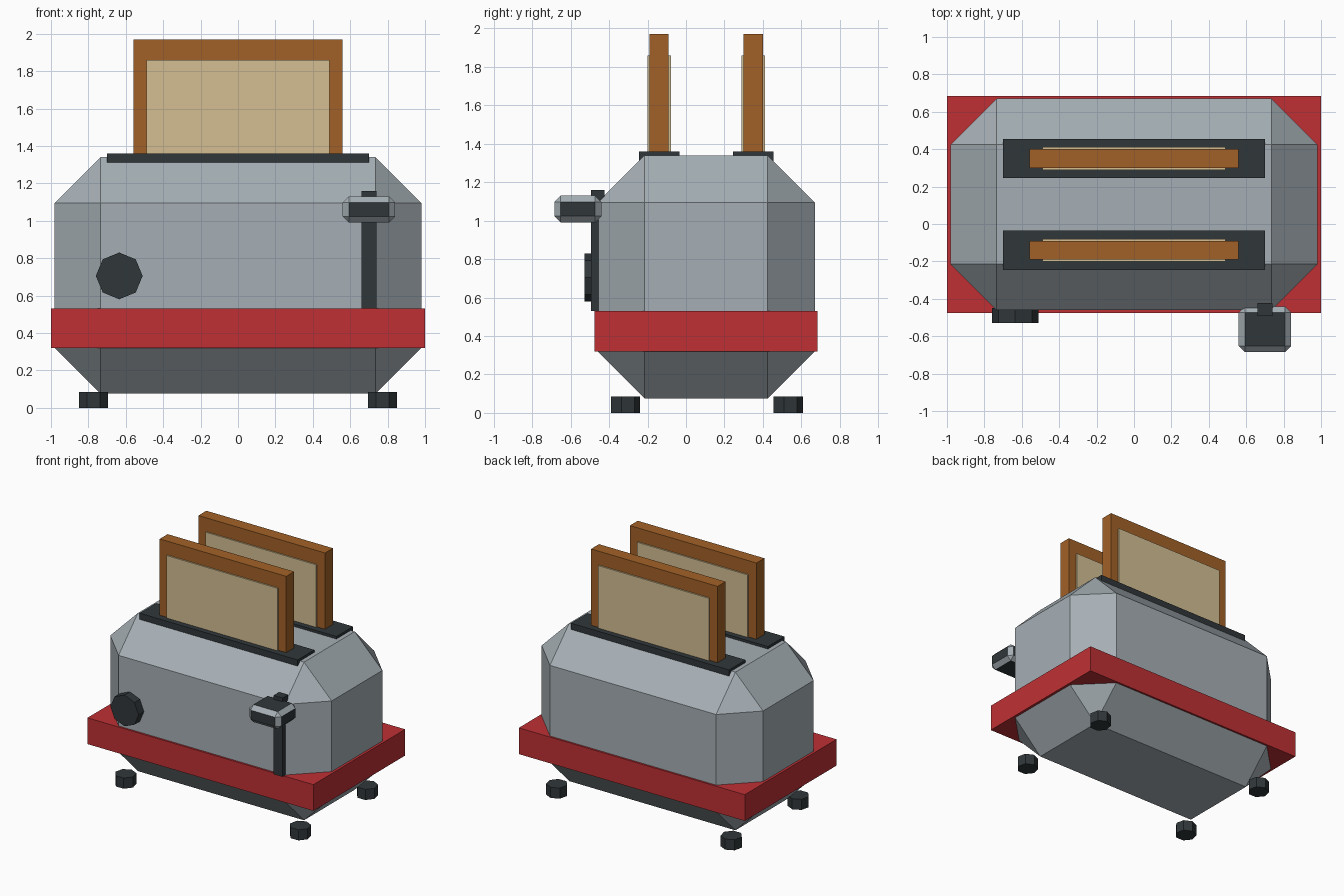
import bpy
from math import pi

if "Cube" in bpy.data.objects:
    bpy.data.objects.remove(bpy.data.objects["Cube"])

CY = 0.105  # depth centre of the body; the lever reaches further forward


def material(name, rgb):
    m = bpy.data.materials.new(name)
    m.diffuse_color = (*rgb, 1)
    m.use_nodes = True
    m.node_tree.nodes["Principled BSDF"].inputs["Base Color"].default_value = m.diffuse_color
    return m


steel = material("steel", (0.38, 0.43, 0.46))
dark = material("dark_plastic", (0.03, 0.038, 0.042))
red = material("red_enamel", (0.52, 0.03, 0.035))
crust = material("crust", (0.36, 0.12, 0.02))
crumb = material("crumb", (0.66, 0.52, 0.29))


def box(name, x, y, z, mats, bevel=0):
    """Box from (min, max) ranges; bevel faces take the last material."""
    r = (x, y, z)
    bpy.ops.mesh.primitive_cube_add(size=1, location=[(a + b) / 2 for a, b in r])
    o = bpy.context.object
    o.name = name
    o.scale = [b - a for a, b in r]
    bpy.ops.object.transform_apply(location=False, rotation=False, scale=True)
    for m in mats:
        o.data.materials.append(m)
    if bevel:
        b = o.modifiers.new("chamfer", "BEVEL")
        b.width = bevel
        b.segments = 1
        b.material = len(mats) - 1
    return o


def disc(name, sides, radius, depth, loc, rot=(0, 0, 0)):
    bpy.ops.mesh.primitive_cylinder_add(vertices=sides, radius=radius, depth=depth,
                                        location=loc, rotation=rot)
    o = bpy.context.object
    o.name = name
    o.data.materials.append(dark)
    return o


# Chamfered body and red band
box("body", (-0.98, 0.98), (CY - 0.565, CY + 0.565), (0.075, 1.34), [steel], 0.245)
box("band", (-1, 1), (CY - 0.58, CY + 0.58), (0.32, 0.53), [red])

# Two slots, each with a slice of toast
for label, s in (("front", -1), ("back", 1)):
    y = CY + s * 0.245
    box(label + "_slot", (-0.70, 0.70), (y - 0.105, y + 0.105), (1.30, 1.36), [dark])
    box(label + "_toast_crust", (-0.56, 0.56), (y - 0.05, y + 0.05), (1.0, 1.97), [crust])
    box(label + "_toast_crumb", (-0.49, 0.49), (y - 0.061, y + 0.061), (1.1, 1.86), [crumb])

# Lever track and chamfered handle
box("lever_track", (0.66, 0.74), (-0.493, -0.425), (0.53, 1.16), [dark])
box("lever_handle", (0.56, 0.84), (-0.685, -0.44), (0.99, 1.13), [dark, steel], 0.033)

# Browning knob
disc("knob", 8, 0.125, 0.08, (-0.635, -0.488, 0.705), (pi / 2, 0, 0))

# Feet
for side, sx in (("left", -1), ("right", 1)):
    for end, sy in (("front", -1), ("back", 1)):
        disc(f"{end}_{side}_foot", 7, 0.08, 0.085,
             (sx * 0.773, CY + sy * 0.423, 0.0425))
